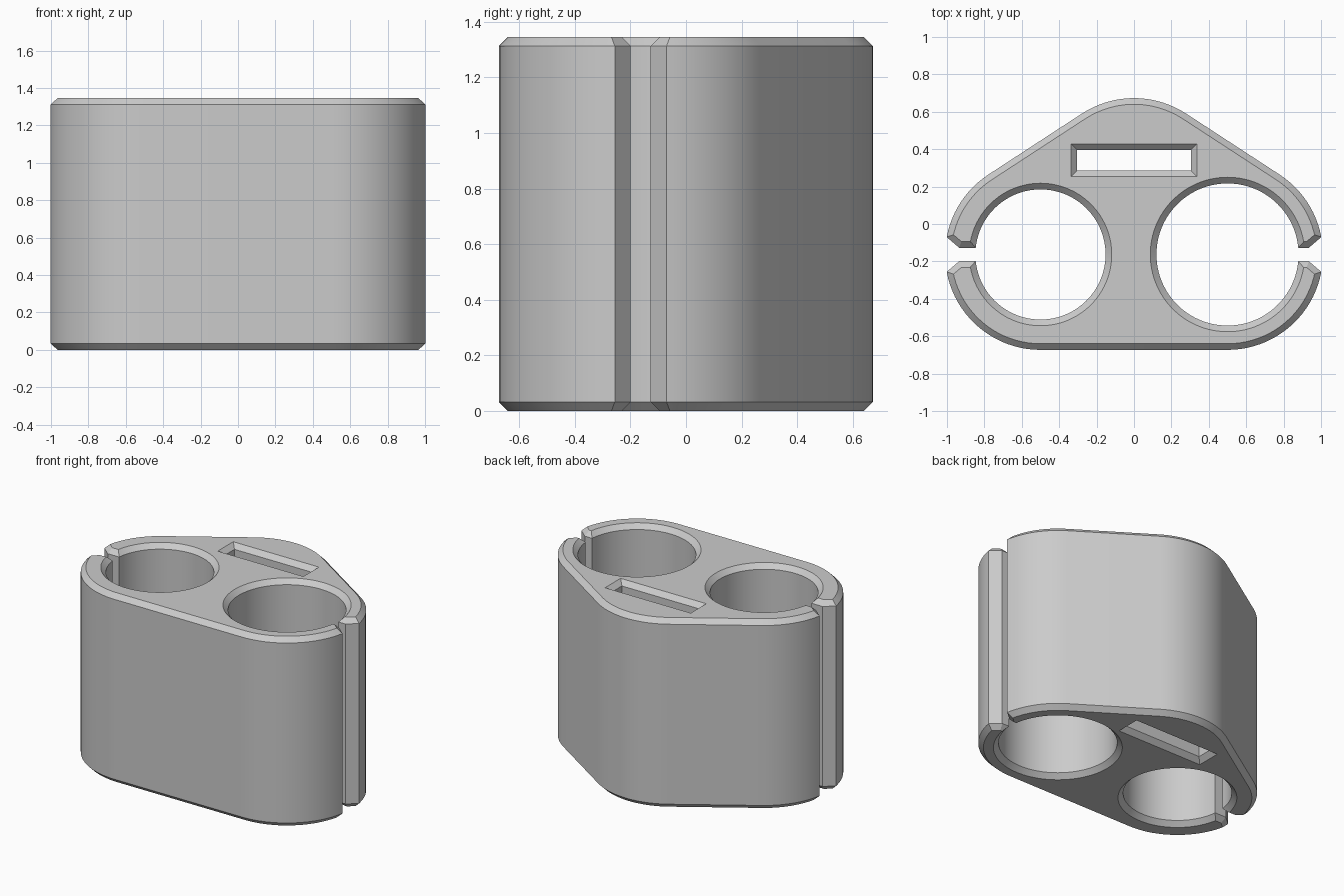
import bpy, bmesh
from math import sin, cos, asin, sqrt, pi, radians, atan2
from mathutils import Vector

cube = bpy.data.objects.get("Cube")
if cube:
    bpy.data.objects.remove(cube, do_unlink=True)

HEIGHT, CHAMFER = 1.345, 0.033
LOBE_R, LOBE_X, LOBE_Y = 0.51, 0.5, -0.163
HOLE_LEFT_R, HOLE_RIGHT_R = 0.348, 0.38   # at -x and +x
SLIT, SLIT_FLARE, SLIT_X = 0.036, 0.093, 0.935


def arc(cx, cy, r, a0, a1):
    n = max(2, round(abs(a1 - a0) / radians(4)))
    return [Vector((cx + r * cos(a0 + (a1 - a0) * i / n),
                    cy + r * sin(a0 + (a1 - a0) * i / n))) for i in range(n + 1)]


def inset(loop, d):
    """Mitred offset toward the material, which lies left of the path."""
    out = []
    for i, p in enumerate(loop):
        a = (p - loop[i - 1]).normalized()
        b = (loop[(i + 1) % len(loop)] - p).normalized()
        na, nb = Vector((-a.y, a.x)), Vector((-b.y, b.x))
        out.append(p + (na + nb) * d / (1 + na.dot(nb)))
    return out


# Outline: three rounded lobes, two holes opened to the sides by flared slits
tangent = atan2(LOBE_X, -2 * LOBE_Y)
flare = asin(SLIT_FLARE / LOBE_R)


def slit_corner(side, up):
    return [Vector((side * SLIT_X, LOBE_Y + up * SLIT))]


def hole(cx, r, start):
    gap = asin(SLIT / r)
    return arc(cx, LOBE_Y, r, start - gap, start - 2 * pi + gap)


outline = (arc(LOBE_X, LOBE_Y, LOBE_R, flare, tangent)
           + arc(0, -LOBE_Y, LOBE_R, tangent, pi - tangent)
           + arc(-LOBE_X, LOBE_Y, LOBE_R, pi - tangent, pi - flare)
           + slit_corner(-1, 1) + hole(-LOBE_X, HOLE_LEFT_R, pi) + slit_corner(-1, -1)
           + arc(-LOBE_X, LOBE_Y, LOBE_R, pi + flare, 1.5 * pi)
           + arc(LOBE_X, LOBE_Y, LOBE_R, 1.5 * pi, 2 * pi - flare)
           + slit_corner(1, -1) + hole(LOBE_X, HOLE_RIGHT_R, 2 * pi) + slit_corner(1, 1))

# Strap slot, wound clockwise
strap_slot = [Vector(p) for p in ((-0.304, 0.286), (-0.304, 0.395),
                                  (0.304, 0.395), (0.304, 0.286))]

# Walls with chamfered rims, then caps across both loops
bm = bmesh.new()
caps = {0: [], HEIGHT: []}
for loop in (outline, strap_slot):
    rim = inset(loop, CHAMFER if loop is outline else -CHAMFER)
    if loop is strap_slot:
        rim = inset(loop, CHAMFER)
    rings = [[bm.verts.new((p.x, p.y, z)) for p in pts]
             for pts, z in ((rim, 0), (loop, CHAMFER),
                            (loop, HEIGHT - CHAMFER), (rim, HEIGHT))]
    n = len(loop)
    for low, high in zip(rings, rings[1:]):
        for i in range(n):
            j = (i + 1) % n
            bm.faces.new((low[i], low[j], high[j], high[i]))
    for z, ring in ((0, rings[0]), (HEIGHT, rings[-1])):
        caps[z] += [bm.edges.get((ring[i], ring[i - 1])) for i in range(n)]
for z, edges in caps.items():
    bmesh.ops.triangle_fill(bm, edges=edges, use_beauty=True,
                            normal=(0, 0, 1 if z else -1))
bmesh.ops.remove_doubles(bm, verts=bm.verts, dist=0.0001)
bmesh.ops.recalc_face_normals(bm, faces=bm.faces)

mesh = bpy.data.meshes.new("holder_body")
bm.to_mesh(mesh)
bm.free()
body = bpy.data.objects.new("holder_body", mesh)
bpy.context.collection.objects.link(body)

# Plain grey plastic
grey = bpy.data.materials.new("grey plastic")
grey.use_nodes = True
colour = (0.6, 0.6, 0.6, 1)
grey.diffuse_color = colour
grey.node_tree.nodes["Principled BSDF"].inputs["Base Color"].default_value = colour
mesh.materials.append(grey)

bpy.ops.object.select_all(action='DESELECT')
body.select_set(True)
bpy.context.view_layer.objects.active = body
bpy.ops.object.shade_smooth_by_angle(angle=radians(25))
